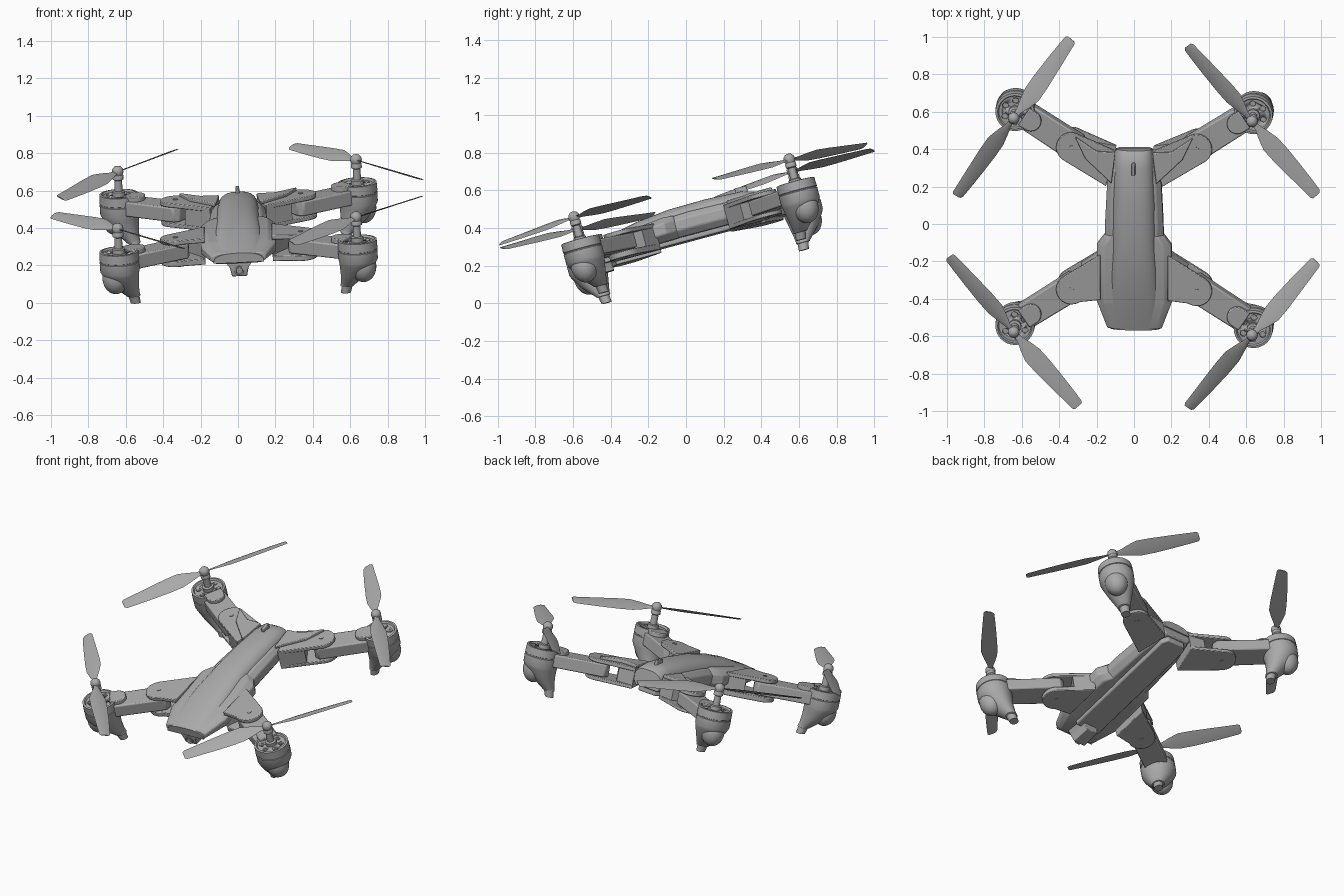
import bpy, bmesh, math
from mathutils import Matrix, Vector

cube = bpy.data.objects.get("Cube")
if cube:
    bpy.data.objects.remove(cube)

grey = bpy.data.materials.new("plain_grey")
grey.use_nodes = True
GREY = (0.4, 0.4, 0.4, 1)
grey.diffuse_color = GREY
grey.node_tree.nodes["Principled BSDF"].inputs["Base Color"].default_value = GREY

# Flying attitude: nose down, slight roll
BASE = (Matrix.Translation((-0.006, -0.014, 0.578)) @ Matrix.Rotation(math.radians(15), 4, 'X')
        @ Matrix.Rotation(math.radians(-2.9), 4, 'Y'))


def finish(name, bm, frame=None, bevel=0, angle=35):
    bmesh.ops.recalc_face_normals(bm, faces=bm.faces)
    me = bpy.data.meshes.new(name)
    bm.to_mesh(me)
    bm.free()
    me.materials.append(grey)
    ob = bpy.data.objects.new(name, me)
    bpy.context.collection.objects.link(ob)
    ob.matrix_world = BASE @ (frame or Matrix())
    if bevel:
        mod = ob.modifiers.new("bevel", 'BEVEL')
        mod.width, mod.segments, mod.limit_method = bevel, 2, 'ANGLE'
    bpy.ops.object.select_all(action='DESELECT')
    ob.select_set(True)
    bpy.context.view_layer.objects.active = ob
    bpy.ops.object.shade_smooth_by_angle(angle=math.radians(angle))
    return ob


def loft(rings):
    """Skin a list of equal-length rings and cap both ends."""
    bm = bmesh.new()
    vs = [[bm.verts.new(p) for p in r] for r in rings]
    n = len(rings[0])
    for a, b in zip(vs, vs[1:]):
        for i in range(n):
            j = (i + 1) % n
            bm.faces.new((a[i], a[j], b[j], b[i]))
    bm.faces.new(vs[0])
    bm.faces.new(vs[-1][::-1])
    return bm


def circle(r, z, cx=0, n=40):
    return [(cx + r * math.cos(2 * math.pi * i / n), r * math.sin(2 * math.pi * i / n), z)
            for i in range(n)]


def slab(outline, z0, z1):
    return loft([[(x, y, z) for x, y in outline] for z in (z0, z1)])


def arc(cx, cy, r, a0, a1, n=18):
    return [(cx + r * math.cos(a0 + (a1 - a0) * i / n), cy + r * math.sin(a0 + (a1 - a0) * i / n))
            for i in range(n + 1)]


def tongue(x0, w0, x1, r):
    """Flat outline: straight end at x0 of half width w0, round end at x1."""
    return [(x0, -w0)] + arc(x1, 0, r, -math.pi / 2, math.pi / 2) + [(x0, w0)]


# ---- Body ----
def hull(stations):
    rings = []
    for y, w, zt, zb in stations:
        h = zt - zb
        half = [(w * .8, zt), (w, zt - .25 * h), (w, zb + .3 * h), (w * .8, zb)]
        rings.append([(x, y, z) for x, z in half] + [(-x, y, z) for x, z in half[::-1]])
    return loft(rings)


def arch(stations, n=20):
    rings = []
    for y, w, zt, zb in stations:
        ring = []
        for i in range(n + 1):
            c, s = math.cos(math.pi * i / n), max(0, math.sin(math.pi * i / n))
            ring.append((w * math.copysign(abs(c) ** .75, c), y, zb + (zt - zb) * s ** .8))
        rings.append(ring)
    return loft(rings)


finish("main_hull", hull([(.385, .10, -.12, -.215), (.2, .145, -.105, -.222), (0, .155, -.10, -.222),
                          (-.2, .16, -.11, -.222)]), bevel=.006)
finish("front_shell", hull([(-.08, .155, -.10, -.222), (-.14, .2, -.098, -.225),
                            (-.46, .2, -.132, -.225), (-.61, .145, -.16, -.217)]), bevel=.006)
finish("canopy", arch([(.392, .095, -.10, -.16), (.37, .10, -.082, -.16), (.3, .108, -.064, -.16),
                       (.1, .118, -.055, -.15), (-.1, .12, -.058, -.15), (-.28, .13, -.078, -.16),
                       (-.45, .14, -.112, -.18), (-.617, .135, -.158, -.21)]))
keel = [(-.085, -.5), (.085, -.5), (.085, .33), (.06, .37), (-.06, .37), (-.085, .33)]
finish("battery_keel", slab(keel, -.248, -.2), bevel=.008)
finish("top_antenna", slab(tongue(-.03, .010, .025, .010), -.08, -.04),
       Matrix.Translation((0, .3, 0)) @ Matrix.Rotation(math.pi / 2, 4, 'Z'), bevel=.004)

# Nose camera
finish("camera_mount", loft([[(sx * w, y, z) for sx, y in ((-1, y0), (1, y0), (1, -.46), (-1, -.46))]
                             for w, y0, z in ((.075, -.59, -.21), (.05, -.595, -.245),
                                              (.04, -.585, -.295))]), bevel=.004)
lens_frame = Matrix.Translation((0, -.585, -.262)) @ Matrix.Rotation(math.pi / 2, 4, 'X')
finish("camera_lens", loft([circle(.026, -.01), circle(.026, .014), circle(.019, .014),
                            circle(.016, .006)]), lens_frame)


# ---- Motor pod, drawn with outward along +x and its top at z = 0 ----
def pod(frame):
    shape = [circle(.086, -.012), circle(.092, 0), circle(.104, -.002), circle(.106, -.05),
             circle(.102, -.052), circle(.102, -.057), circle(.106, -.059), circle(.105, -.11),
             circle(.098, -.13, -.004), circle(.076, -.185, -.026), circle(.05, -.235, -.058),
             circle(.036, -.262, -.078)]
    ob = finish("motor_pod", loft(shape), frame)
    # Ring of cooling holes
    bm = bmesh.new()
    for i in range(6):
        bmesh.ops.create_cone(bm, cap_ends=True, segments=20, radius1=.016, radius2=.016, depth=.06,
                              matrix=Matrix.Rotation(i * math.pi / 3, 4, 'Z') @ Matrix.Translation((.06, 0, 0)))
    cutter = finish("hole_cutter", bm, frame)
    cutter.hide_render = True
    cutter.hide_set(True)
    mod = ob.modifiers.new("holes", 'BOOLEAN')
    mod.operation, mod.object, mod.solver = 'DIFFERENCE', cutter, 'EXACT'
    # Lamp dome, foot and shaft
    bm = bmesh.new()
    bmesh.ops.create_uvsphere(bm, u_segments=32, v_segments=16, radius=.07,
                              matrix=Matrix.Translation((.03, 0, -.145)) @ Matrix.Diagonal((1, 1, 1.25, 1)))
    finish("lamp_dome", bm, frame)
    finish("landing_foot", loft([circle(.042, -.215, -.06), circle(.038, -.262, -.078),
                                 circle(.03, -.264, -.08), circle(.027, -.303, -.09)]), frame)
    finish("motor_shaft", loft([circle(.034, -.015), circle(.034, .012), circle(.022, .016),
                                circle(.02, .075), circle(.029, .08), circle(.029, .10),
                                circle(.026, .105), circle(.031, .12), circle(.028, .137),
                                circle(.017, .149), circle(.004, .153)]), frame)


# ---- Two-bladed rotor ----
def blade(frame):
    rings = []
    # distance, leading width, trailing width, pitch in degrees
    for x, a, b, pitch in ((.015, .014, .014, 26), (.05, .018, .018, 25), (.10, .032, .038, 24),
                           (.16, .046, .056, 23), (.24, .048, .054, 22), (.36, .044, .045, 21),
                           (.47, .038, .036, 20), (.523, .034, .032, 20), (.535, .024, .024, 20)):
        rot = Matrix.Rotation(math.radians(-pitch), 3, 'X')
        t = .004
        rings.append([rot @ Vector((x, y, z)) - Vector((0, 0, .025 * x)) for y, z in
                      ((-b, 0), (-b * .5, t), (a * .5, t), (a, 0), (a * .5, -t * .4), (-b * .5, -t * .4))])
    finish("rotor_blade", loft(rings), frame, angle=50)


# ---- Four arms ----
HX, REACH = .335, math.hypot(.305, .2)
for sx, sy, spin in ((-1, -1, 130), (1, -1, 50), (-1, 1, 55), (1, 1, 130)):
    a = math.atan2(sy * .2, sx * .305)
    turn = Matrix.Rotation(a, 4, 'Z')
    hy = .40 if sy > 0 else .385
    hinge = Matrix.Translation((sx * HX, sy * hy, 0)) @ turn
    hub = Matrix.Translation((sx * .638, sy * .592, 0))
    flip = Matrix.Diagonal((sx, sy, 1, 1))

    # Fork bracket, drawn in one quadrant: inner root corner, lobe, outer root corner
    inner, outer = ((.15, .19), (.10, .385)) if sy > 0 else ((.18, .19), (.18, .44))
    tilt = math.atan2(.2, .305)
    lobe = arc(HX, hy, .082, tilt - math.pi / 2, tilt + math.pi / 2)
    low = -.25 if sy > 0 else -.26
    finish("bracket_top", slab([inner] + lobe + [outer], -.14, -.116), flip, .004)
    finish("bracket_bottom", slab([inner] + lobe + [outer], low, -.228), flip, .004)
    core = [inner] + arc(HX - .09, hy - .06, .075, tilt - math.pi / 2, tilt + math.pi / 2, 1) + [outer]
    finish("bracket_core", slab(core, -.235, -.13), flip)
    if sy > 0:
        finish("bracket_rib", slab([(.12, .21), (.26, .345), (.315, .465), (.20, .385), (.10, .38)],
                                   -.12, -.098), flip, .005)
    for z in (-.117, low - .003):
        finish("hinge_screw", loft([circle(.013, z), circle(.013, z + .004)]), hinge)

    # Swinging arm and motor yoke
    finish("arm", slab([(-.055, -.045), (-.03, -.074), (REACH - .05, -.07),
                        (REACH - .05, .07), (-.03, .074), (-.055, .045)], -.224, -.143), hinge, .008)
    yoke = [(REACH - x, y) for x, y in tongue(.06, .055, .105, .055)]
    finish("motor_yoke", slab(yoke, -.16, -.117), hinge, .005)
    pod(hub @ Matrix.Translation((0, 0, -.12)) @ turn)
    for k in (0, 180):
        blade(hub @ Matrix.Rotation(math.radians(spin + k), 4, 'Z'))
